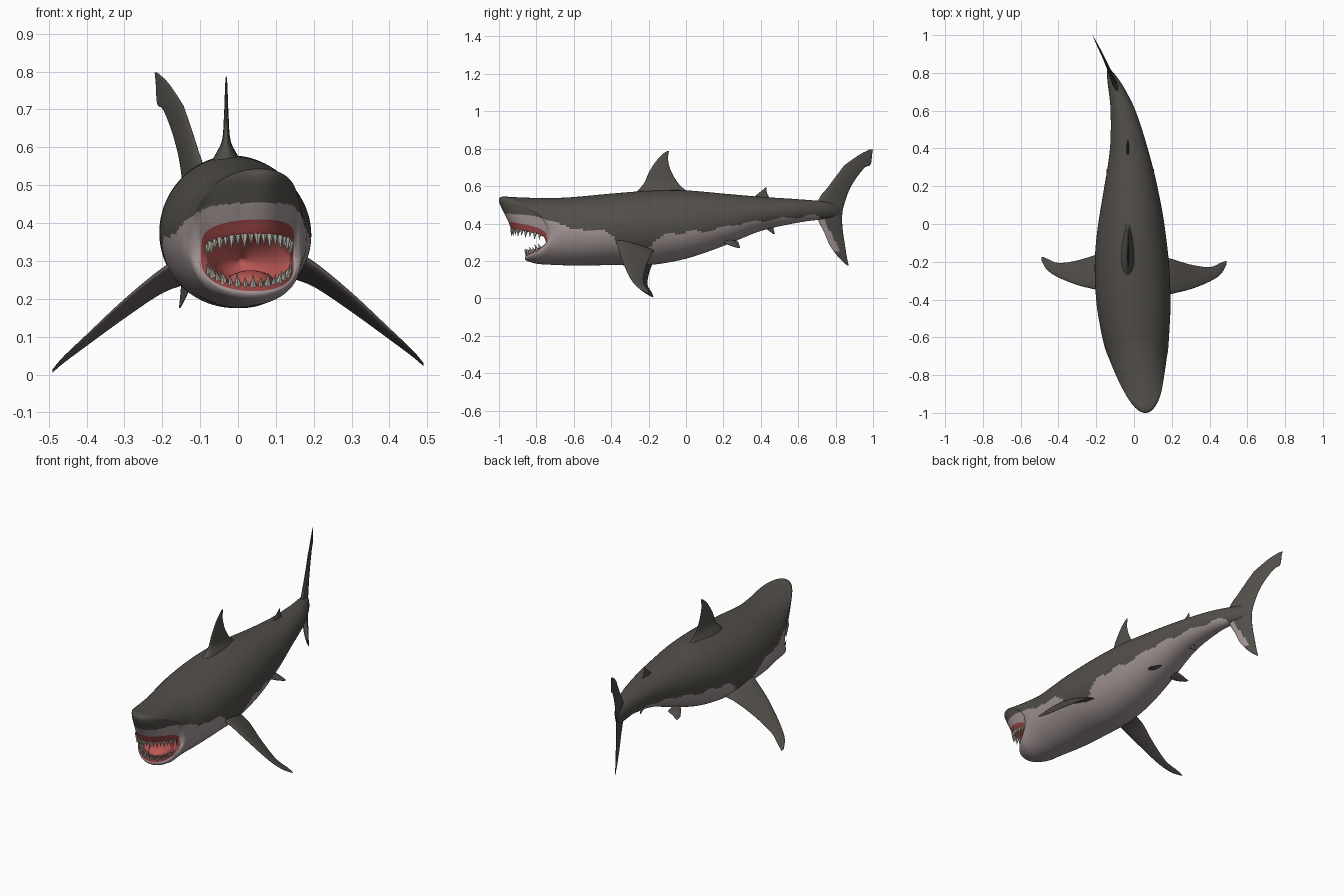
import bpy, bmesh, math
from mathutils import Vector, Matrix

if "Cube" in bpy.data.objects:
    bpy.data.objects.remove(bpy.data.objects["Cube"])


def mat(name, rgb):
    m = bpy.data.materials.new(name)
    m.diffuse_color = (*rgb, 1)
    m.use_nodes = True
    m.node_tree.nodes["Principled BSDF"].inputs["Base Color"].default_value = m.diffuse_color
    return m


GREY = mat("slate_back", (0.085, 0.078, 0.068))
BELLY = mat("pale_belly", (0.36, 0.295, 0.295))
GUM = mat("dark_gum", (0.30, 0.055, 0.055))
MOUTH = mat("mouth_red", (0.50, 0.10, 0.09))
TOOTH = mat("tooth", (0.50, 0.50, 0.45))
UNDER = mat("fin_underside", (0.13, 0.108, 0.108))


def spline(rows, sub):
    """Smooth curve through rows of numbers."""
    out = []
    for i in range(len(rows) - 1):
        a, b = rows[max(i - 1, 0)], rows[i]
        c, d = rows[i + 1], rows[min(i + 2, len(rows) - 1)]
        for k in range(sub):
            t = k / sub
            out.append([0.5 * (2 * q + (r - p) * t + (2 * p - 5 * q + 4 * r - s) * t * t
                               + (3 * q - p - 3 * r + s) * t ** 3)
                        for p, q, r, s in zip(a, b, c, d)])
    out.append(list(rows[-1]))
    return out


def lookup(table, v):
    if v <= table[0][0]:
        return table[0][1]
    for (a, p), (b, q) in zip(table, table[1:]):
        if v <= b:
            return p + (q - p) * (v - a) / (b - a)
    return table[-1][1]


# Sideways bend of the spine, and height of the back/belly colour line
BEND = spline([(-1, .06), (-.9, .048), (-.8, .032), (-.65, .013), (-.5, .002), (-.3, -.008),
               (-.1, -.014), (.1, -.015), (.3, -.02), (.45, -.033), (.6, -.058), (.7, -.087),
               (.8, -.125), (.9, -.17), (1, -.22)], 4)
LINE = [(-1, .455), (-.9, .45), (-.8, .438), (-.7, .41), (-.6, .368), (-.45, .36), (-.4, .34),
        (-.36, .30), (-.22, .25), (-.18, .295), (-.1, .345), (.1, .36), (.3, .40),
        (.5, .425), (.7, .445), (.74, .40)]


def bend(y):
    return lookup(BEND, y)


def loft(name, rings, mats, rule, closed_ends=True):
    """Skin between closed rings; rule(face, ring_index) gives the material."""
    bm = bmesh.new()
    vs = [[bm.verts.new(p) for p in r] for r in rings]
    tags = {}
    n = len(rings[0])
    for i in range(len(vs) - 1):
        for j in range(n):
            k = (j + 1) % n
            tags[bm.faces.new((vs[i][j], vs[i][k], vs[i + 1][k], vs[i + 1][j]))] = i
    if closed_ends:
        tags[bm.faces.new(vs[0])] = 0
        tags[bm.faces.new(vs[-1])] = len(vs) - 2
    bmesh.ops.recalc_face_normals(bm, faces=bm.faces[:])
    bm.normal_update()
    for f in bm.faces:
        f.smooth = True
        f.material_index = rule(f, tags[f])
    return finish(name, bm, mats)


def finish(name, bm, mats):
    me = bpy.data.meshes.new(name)
    bm.to_mesh(me)
    bm.free()
    for m in mats:
        me.materials.append(m)
    ob = bpy.data.objects.new(name, me)
    bpy.context.collection.objects.link(ob)
    return ob


# ---- Body: rings from tail to snout, then folding inward as the open mouth
body = [(.82, .50, .44, .008), (.75, .517, .425, .035), (.6, .53, .405, .066),
        (.4, .543, .36, .10), (.2, .56, .28, .14), (0, .577, .212, .175), (-.2, .575, .178, .196),
        (-.4, .56, .178, .197), (-.55, .546, .175, .183), (-.66, .538, .177, .167)]
rows = [(y, t, y, (t + b) / 2, w, y, b, 1, 1) for y, t, b, w in body]
# top y,z | corner y,z,half width | bottom y,z | plan and height exponents
rows += [(-.80, .537, -.70, .35, .155, -.73, .180, 1.2, .8),
         (-.92, .541, -.722, .33, .146, -.79, .184, 1.35, .62),
         (-.985, .543, -.732, .32, .138, -.83, .193, 1.4, .52),
         (-1.0, .520, -.737, .315, .131, -.85, .200, 1.4, .46),
         (-.975, .46, -.740, .31, .127, -.86, .210, 1.3, .38),
         (-.95, .41, -.740, .305, .122, -.86, .220, 1.2, .34),
         (-.93, .368, -.748, .30, .112, -.85, .235, 1.1, .34),
         (-.90, .38, -.740, .30, .102, -.82, .222, 1, .4),
         (-.80, .40, -.715, .30, .088, -.75, .232, 1, .6),
         (-.68, .36, -.66, .30, .06, -.66, .25, 1, .9),
         (-.60, .305, -.60, .30, .006, -.60, .295, 1, 1)]
SUB, GUM_ROW = 10, 15


def ring_point(r, th):
    yt, zt, ys, zs, w, yb, zb, q, p = r
    c, s = math.cos(th), math.sin(th)
    a = abs(c) if abs(c) > 1e-6 else 0.0
    if c >= 0:
        y, z = ys + (yt - ys) * a ** q, zs + (zt - zs) * a ** p
    else:
        y, z = ys + (yb - ys) * a, zs + (zb - zs) * a ** ((1 + p) / 2)
    return Vector((bend(y) + w * s, y, z))


def body_rule(f, i):
    if i >= (GUM_ROW + 1.3) * SUB:
        return 3
    if i >= GUM_ROW * SUB:
        return 2
    m = f.calc_center_median()
    wobble = .006 * math.sin(m.y * 40) if m.y > -.6 else 0
    return 1 if m.z < lookup(LINE, m.y) + wobble else 0


N = 96
loft("body", [[ring_point(r, math.tau * j / N) for j in range(N)] for r in spline(rows, SUB)],
     (GREY, BELLY, GUM, MOUTH), body_rule)

# ---- Teeth along both gums, two rows below
bm = bmesh.new()


def teeth(row, centre, spread, count, size, lean):
    for k in range(count):
        th = centre + spread * (2 * k / (count - 1) - 1)
        base = ring_point(row, th)
        out = Vector((math.sin(th) * .5, -.8, 0)).normalized()
        d = (Vector((0, 0, -1 if centre == 0 else 1)) + out * lean).normalized()
        h = size * (1 if k % 2 else .8)
        rot = Vector((0, 0, 1)).rotation_difference(d).to_matrix().to_4x4()
        bmesh.ops.create_cone(bm, cap_ends=True, segments=6, radius1=h * .27, radius2=0, depth=h,
                              matrix=Matrix.Translation(base + d * h * .4) @ rot)


teeth(rows[GUM_ROW + 1], 0, 1.35, 19, .040, .1)
teeth(rows[GUM_ROW + 1], math.pi, 1.25, 15, .038, .5)
teeth(rows[GUM_ROW + 2], math.pi, 1.05, 10, .028, .2)
finish("teeth", bm, (TOOTH,))

# ---- Tongue
bm = bmesh.new()
bmesh.ops.create_uvsphere(bm, u_segments=24, v_segments=12, radius=1,
                          matrix=Matrix.Translation((.033, -.745, .245)) @ Matrix.Diagonal((.062, .085, .03, 1)))
for f in bm.faces:
    f.smooth = True
finish("tongue", bm, (MOUTH,))


# ---- Fins: sections from leading edge to trailing edge with a half thickness
def fin(name, sections, mats=(GREY,), rule=lambda f, i: 0, curved=False):
    a, m, z = sections[0], sections[len(sections) // 2], sections[-1]
    n = (Vector(m[3:6]) - Vector(m[:3])).cross(Vector(z[:3]) - Vector(a[:3])).normalized()
    rings = []
    for s in spline(sections, 6):
        le, te, ring = Vector(s[:3]), Vector(s[3:6]), []
        for k in range(28):
            u = math.tau * k / 28
            p = le.lerp(te, .5 - .5 * math.cos(u))
            if curved:
                p.x = bend(p.y)
            ring.append(p + n * s[6] * math.sin(u) * (.75 + .25 * math.cos(u)))
        rings.append(ring)
    return loft(name, rings, mats, rule)


def upright(name, x, rows, **kw):
    """Vertical fin from rows of z, leading y, trailing y, half thickness."""
    return fin(name, [(x, a, z, x, b, z, t) for z, a, b, t in rows], **kw)


upright("dorsal_fin", -.031, [(.55, -.29, .04, .06), (.585, -.25, -.01, .034), (.62, -.222, -.045, .014),
                              (.68, -.195, -.08, .008), (.74, -.155, -.096, .005),
                              (.775, -.12, -.093, .003), (.788, -.10, -.09, .001)])
upright("second_dorsal_fin", -.033, [(.53, .35, .45, .012), (.56, .385, .435, .007),
                                     (.58, .41, .43, .004), (.592, .424, .43, .001)])
upright("anal_fin", -.038, [(.40, .39, .47, .01), (.375, .425, .468, .006), (.345, .465, .475, .001)])


def tail_rule(f, i):
    m = f.calc_center_median()
    return 1 if .25 < m.z < .43 and m.y < .735 + (.43 - m.z) * .5 else 0


upright("tail_fin", -.15, [(.797, .985, 1.0, .001), (.77, .93, .995, .004), (.715, .852, .987, .007),
                           (.70, .838, .957, .008), (.65, .80, .915, .010), (.59, .755, .878, .013),
                           (.54, .715, .858, .016), (.47, .69, .838, .018), (.41, .71, .835, .015),
                           (.35, .74, .84, .011), (.285, .768, .85, .008), (.22, .815, .86, .005),
                           (.175, .862, .87, .001)],
        mats=(GREY, BELLY), rule=tail_rule, curved=True)

# x, leading y,z, trailing y,z, half thickness
PECTORAL = [(.13, -.39, .325, -.17, .25, .022), (.20, -.37, .285, -.185, .225, .017),
            (.30, -.345, .205, -.215, .158, .011), (.40, -.305, .112, -.228, .085, .007),
            (.46, -.265, .056, -.205, .040, .004), (.49, -.215, .022, -.195, .014, .001)]
PELVIC = [(.06, .19, .315, .28, .30, .012), (.095, .21, .295, .285, .285, .008),
          (.125, .26, .275, .29, .268, .002)]


def under_rule(f, i):
    return 1 if f.normal.z < -.1 else 0


for side, s, dy, dz in (("right", 1, 0, .008), ("left", -1, .022, -.009)):
    fin(side + "_pectoral_fin",
        [(s * x, a + dy, za + dz, s * x, b + dy, zb + dz, t) for x, a, za, b, zb, t in PECTORAL],
        (GREY, UNDER), under_rule)
    fin(side + "_pelvic_fin",
        [(s * x - .02, a, za, s * x - .02, b, zb, t) for x, a, za, b, zb, t in PELVIC],
        (GREY, UNDER), under_rule)
